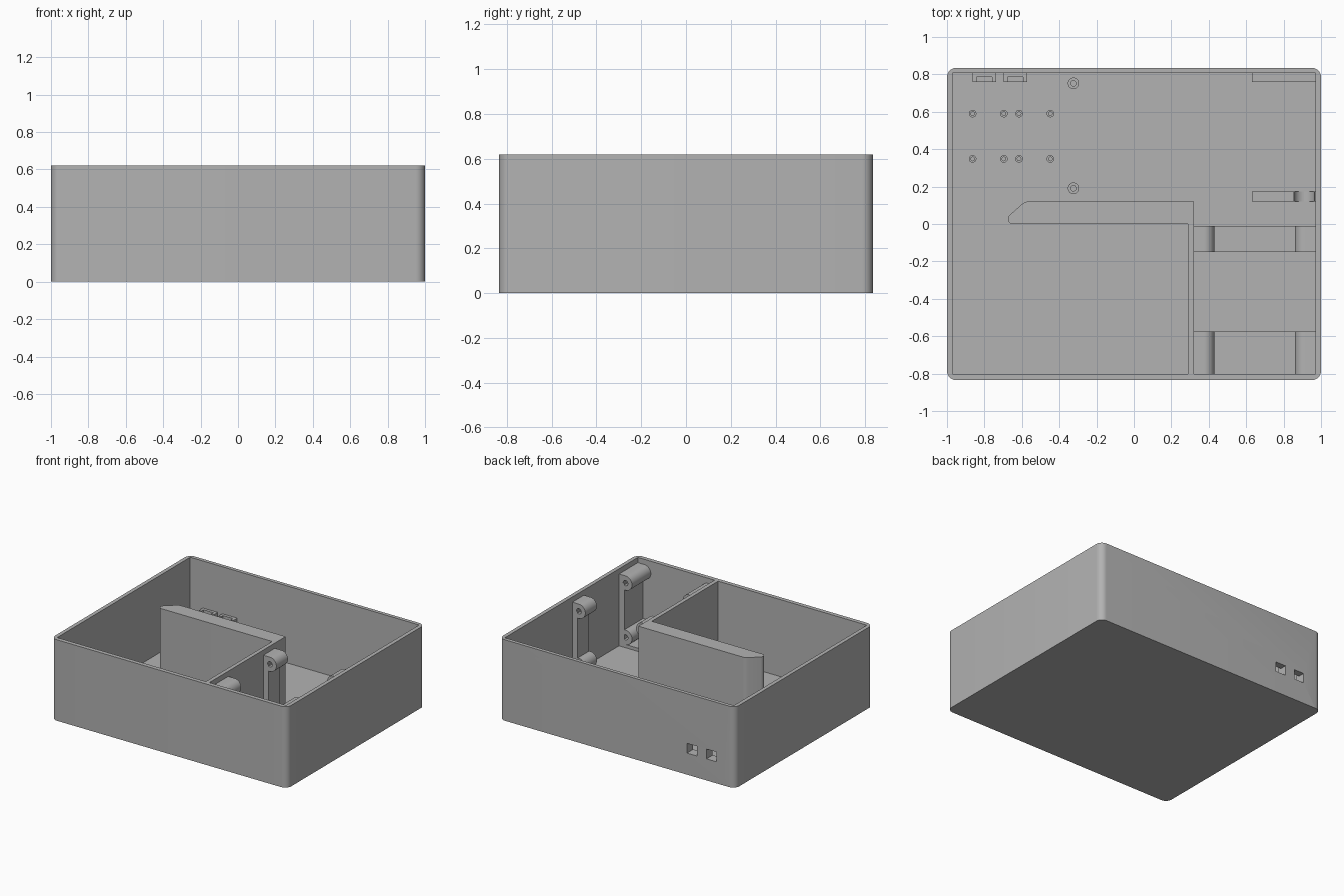
import bpy, math
from mathutils import Vector

if "Cube" in bpy.data.objects:
    bpy.data.objects.remove(bpy.data.objects["Cube"])

H, FLOOR = 0.62, 0.03

gray = bpy.data.materials.new("plain gray")
gray.diffuse_color = (0.45, 0.45, 0.45, 1)
gray.use_nodes = True
gray.node_tree.nodes["Principled BSDF"].inputs["Base Color"].default_value = gray.diffuse_color


def finish(ob):
    bpy.ops.object.select_all(action='DESELECT')
    bpy.context.view_layer.objects.active = ob
    ob.select_set(True)
    bpy.ops.object.shade_smooth_by_angle(angle=math.radians(30))


def prism(name, pts, lo, hi, axis='z'):
    """Extrude a closed outline along z (xy outline) or y (xz outline)."""
    place = (lambda p, t: (p[0], p[1], t)) if axis == 'z' else (lambda p, t: (p[0], t, p[1]))
    n = len(pts)
    verts = [place(p, lo) for p in pts] + [place(p, hi) for p in pts]
    faces = [tuple(range(n))[::-1], tuple(range(n, 2 * n))]
    faces += [(i, (i + 1) % n, n + (i + 1) % n, n + i) for i in range(n)]
    if axis == 'y':
        faces = [f[::-1] for f in faces]
    me = bpy.data.meshes.new(name)
    me.from_pydata(verts, [], faces)
    me.materials.append(gray)
    ob = bpy.data.objects.new(name, me)
    bpy.context.collection.objects.link(ob)
    finish(ob)
    return ob


def rect(x0, x1, y0, y1):
    return [(x0, y0), (x1, y0), (x1, y1), (x0, y1)]


def box(name, x0, x1, y0, y1, z0, z1):
    return prism(name, rect(x0, x1, y0, y1), z0, z1)


def arc(cx, cy, r, a0, a1, n=12):
    angs = [math.radians(a0 + (a1 - a0) * i / n) for i in range(n + 1)]
    return [(cx + r * math.cos(a), cy + r * math.sin(a)) for a in angs]


def circle(cx, cy, r, n=32):
    return arc(cx, cy, r, 0, 360, n)[:-1]


def cut(ob, *cutters):
    for c in cutters:
        mod = ob.modifiers.new("cut", 'BOOLEAN')
        mod.operation, mod.solver, mod.object = 'DIFFERENCE', 'EXACT', c
        bpy.context.view_layer.objects.active = ob
        bpy.ops.object.modifier_apply(modifier=mod.name)
        bpy.data.objects.remove(c)
    finish(ob)


# Outer tray with rounded vertical corners
R = 0.05
outline = []
for sx, sy, a in ((1, 1, 0), (-1, 1, 90), (-1, -1, 180), (1, -1, 270)):
    outline += arc(sx * (1 - R), sy * (0.835 - R), R, a, a + 90, 8)
tray = prism("tray", outline, 0, H)
cut(tray, box("cavity", -0.97, 0.97, -0.803, 0.807, FLOOR, H + 0.1))

# Port openings and their collars on the back wall
for px in (-0.80, -0.635):
    cut(tray, box("port_cut", px - 0.042, px + 0.042, 0.70, 0.9, 0.165, 0.24))
    collar = box("port_collar", px - 0.063, px + 0.063, 0.76, 0.807, FLOOR, 0.26)
    cut(collar,
        box("port_cut", px - 0.042, px + 0.042, 0.70, 0.9, 0.165, 0.24),
        box("notch_cut", px - 0.042, px + 0.042, 0.70, 0.785, 0.165, 0.3))

# L-shaped divider: thin leg and thick leg with a slanted end
prism("divider", [(0.29, -0.803), (0.32, -0.803), (0.32, 0.12)]
      + arc(-0.565, 0.07, 0.05, 90, 135, 6)
      + arc(-0.648, 0.027, 0.027, 135, 270, 8)
      + [(0.29, 0.0)], FLOOR, H)

# Screw brackets: wall plate with a rounded lug near the top and the bottom
for y0, y1 in ((-0.15, -0.01), (-0.803, -0.575)):
    box("floor_crossbar", 0.32, 0.97, y0, y1, FLOOR, 0.055)
    for wall, s in ((0.32, 1), (0.97, -1)):
        xs = sorted((wall, wall + s * 0.045))
        box("bracket_plate", xs[0], xs[1], y0, y1, FLOOR, 0.52)
        cx = wall + s * 0.055
        for z in (0.11, 0.525):
            pts = arc(0, 0, 0.055, -90, 90, 20) + [(-0.055, 0.055), (-0.055, -0.055)]
            pts = [(cx + s * x, z + zz) for x, zz in pts][::s]
            lug = prism("bracket_lug", pts, y0, y1, 'y')
            cut(lug, prism("screw_cut", circle(cx, z, 0.02, 24), y0 - 0.05, y1 + 0.05, 'y'))

# Low supports at the back right, one with a round cradle
box("back_support", 0.63, 0.97, 0.76, 0.807, FLOOR, 0.1)
prism("cradle_long_side", [(0.63, FLOOR), (0.91, FLOOR)]
      + arc(0.91, 0.086, 0.055, 270, 180, 12) + [(0.855, 0.1), (0.63, 0.1)], 0.12, 0.175, 'y')
prism("cradle_short_side", [(0.91, FLOOR), (0.97, FLOOR), (0.97, 0.1), (0.965, 0.1)]
      + arc(0.91, 0.086, 0.055, 0, -90, 12), 0.12, 0.175, 'y')


# Circuit board standoffs
def standoff(name, x, y, r, hole, top):
    post = prism(name, circle(x, y, r), FLOOR, top)
    cut(post, prism("hole_cut", circle(x, y, hole, 20), FLOOR + 0.01, top + 0.05))


for y in (0.59, 0.348):
    for x in (-0.863, -0.696, -0.615, -0.448):
        standoff("small_standoff", x, y, 0.02, 0.01, 0.1)
for y in (0.752, 0.191):
    standoff("large_standoff", -0.324, y, 0.031, 0.015, 0.1)
